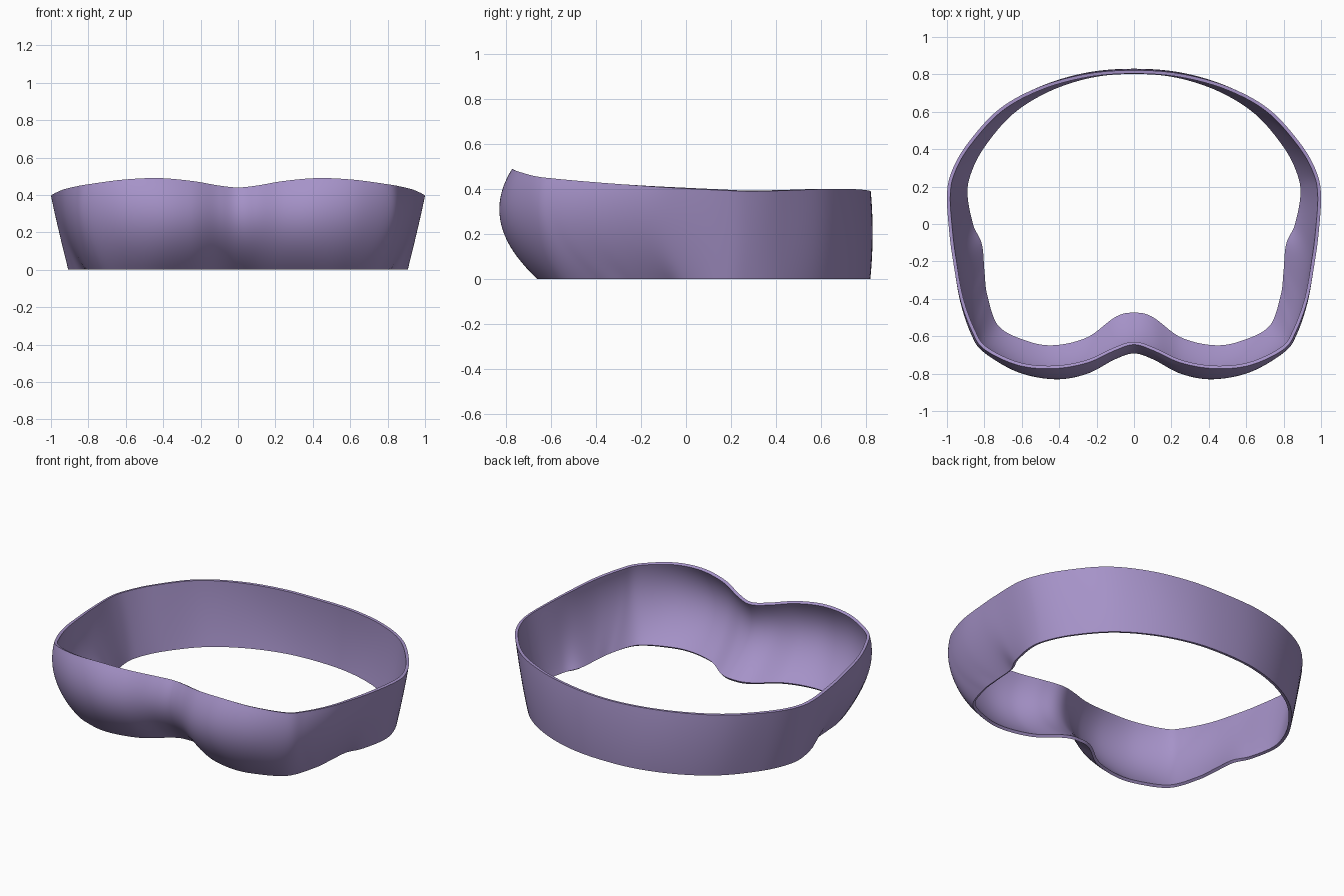
import bpy, bmesh
from mathutils import Vector

if "Cube" in bpy.data.objects:
    bpy.data.objects.remove(bpy.data.objects["Cube"])

# Half outlines of the band, running from back centre to front centre
TOP = [(0, .822, .39), (.25, .803, .395), (.5, .735, .40), (.72, .615, .40), (.89, .43, .393),
       (.975, .28, .39), (1.0, .15, .395), (.987, -.05, .405), (.967, -.2, .415),
       (.93, -.4, .43), (.868, -.57, .445), (.80, -.67, .457), (.62, -.755, .481),
       (.43, -.773, .49), (.25, -.742, .475), (.1, -.675, .45), (0, -.645, .44)]
MID = [(0, .83), (.25, .81), (.485, .74), (.70, .615), (.86, .43), (.943, .28), (.965, .15),
       (.953, -.05), (.94, -.2), (.915, -.41), (.865, -.58), (.80, -.68), (.62, -.79),
       (.42, -.83), (.25, -.80), (.1, -.72), (0, -.69)]
BOTTOM = [(0, .82), (.23, .80), (.46, .725), (.66, .60), (.815, .42), (.89, .27), (.907, .15),
          (.875, -.01), (.828, -.11), (.815, -.25), (.80, -.38), (.765, -.5), (.70, -.58),
          (.57, -.64), (.42, -.66), (.24, -.615), (.09, -.505), (0, -.485)]
del BOTTOM[12]
BOTTOM[11] = (.735, -.555)
SUB, ROWS = 8, 20


def ring(half):
    """Mirror a half outline and smooth it into a closed Catmull-Rom loop."""
    pts = [Vector((p[0], p[1], p[2] if len(p) > 2 else 0)) for p in half]
    pts += [Vector((-p.x, p.y, p.z)) for p in pts[-2:0:-1]]
    n, out = len(pts), []
    for i in range(n):
        a, b, c, d = (pts[(i + k) % n] for k in (-1, 0, 1, 2))
        for s in range(SUB):
            t = s / SUB
            out.append(0.5 * (2 * b + (c - a) * t + (2 * a - 5 * b + 4 * c - d) * t * t
                              + (3 * b - a - 3 * c + d) * t ** 3))
    return out


# Band wall: a bulging surface through the three outlines
top, mid, bottom = ring(TOP), ring(MID), ring(BOTTOM)
bm = bmesh.new()
rows = []
for r in range(ROWS + 1):
    t = r / ROWS
    wb, wm, wt = (t - .6) * (t - 1) / .6, t * (1 - t) / .24, t * (t - .6) / .4
    row = []
    for b, m, u in zip(bottom, mid, top):
        p = b * wb + m * wm + u * wt
        row.append(bm.verts.new((p.x, p.y, u.z * t)))
    rows.append(row)
n = len(top)
for lo, hi in zip(rows, rows[1:]):
    for i in range(n):
        j = (i + 1) % n
        bm.faces.new((lo[j], lo[i], hi[i], hi[j]))
mesh = bpy.data.meshes.new("contoured_band")
bm.to_mesh(mesh)
bm.free()
band = bpy.data.objects.new("contoured_band", mesh)
bpy.context.collection.objects.link(band)

# Thin wall, thickened inwards
wall = band.modifiers.new("wall", 'SOLIDIFY')
wall.thickness = 0.018
wall.offset = -1

# Lilac colour and smooth shading
lilac = bpy.data.materials.new("lilac")
lilac.diffuse_color = (0.38, 0.29, 0.58, 1)
lilac.use_nodes = True
lilac.node_tree.nodes["Principled BSDF"].inputs["Base Color"].default_value = lilac.diffuse_color
mesh.materials.append(lilac)
bpy.context.view_layer.objects.active = band
band.select_set(True)
bpy.ops.object.modifier_apply(modifier="wall")
bpy.ops.object.shade_smooth_by_angle()
